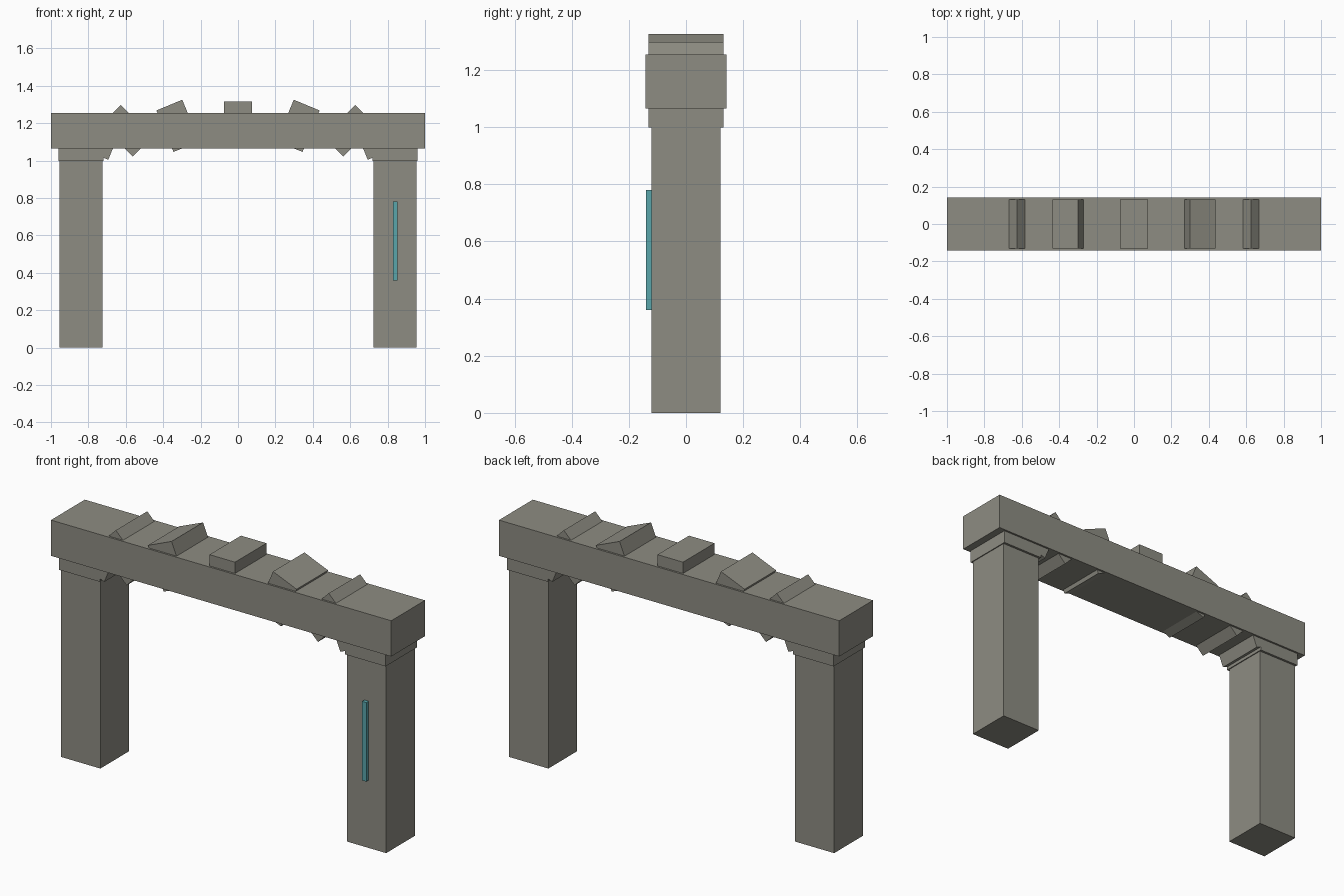
import bpy
from math import sin, cos, radians

cube = bpy.data.objects.get("Cube")
if cube:
    bpy.data.objects.remove(cube, do_unlink=True)


def make_material(name, color):
    mat = bpy.data.materials.new(name)
    mat.use_nodes = True
    mat.diffuse_color = color
    mat.node_tree.nodes["Principled BSDF"].inputs["Base Color"].default_value = color
    return mat


stone = make_material("grey stone", (0.27, 0.265, 0.225, 1))
teal = make_material("teal glow", (0.1, 0.38, 0.41, 1))


def box(name, center, size, mat, tilt=0.0):
    """Box of the given size, tilted about the y axis."""
    bpy.ops.mesh.primitive_cube_add(size=1, location=center, rotation=(0, tilt, 0))
    obj = bpy.context.object
    obj.name = name
    obj.scale = size
    obj.data.materials.append(mat)
    return obj


SPAN = 0.84      # half distance between the pillar centres
SPRING = 1.073   # height where the arch starts
RISE = 0.122

# Pillars
for side, label in ((-1, "right"), (1, "left")):
    box(label + "_pillar", (side * SPAN, 0, 0.5), (0.23, 0.24, 1.0), stone)

# Flattened arch of stones; the end stones form the pillar capitals
for i in range(-4, 5):
    angle = radians(22.5 * i)
    center = (SPAN * sin(angle), 0, SPRING + RISE * cos(angle))
    box(f"arch_stone_{i + 5}", center, (0.15, 0.264, 0.24), stone, angle)

# Lintel across the arch
box("lintel", (0, 0, 1.16), (2.0, 0.284, 0.19), stone)

# Glowing strip on the front of the left pillar
box("light_strip", (SPAN, -0.13, 0.57), (0.024, 0.02, 0.42), teal)
